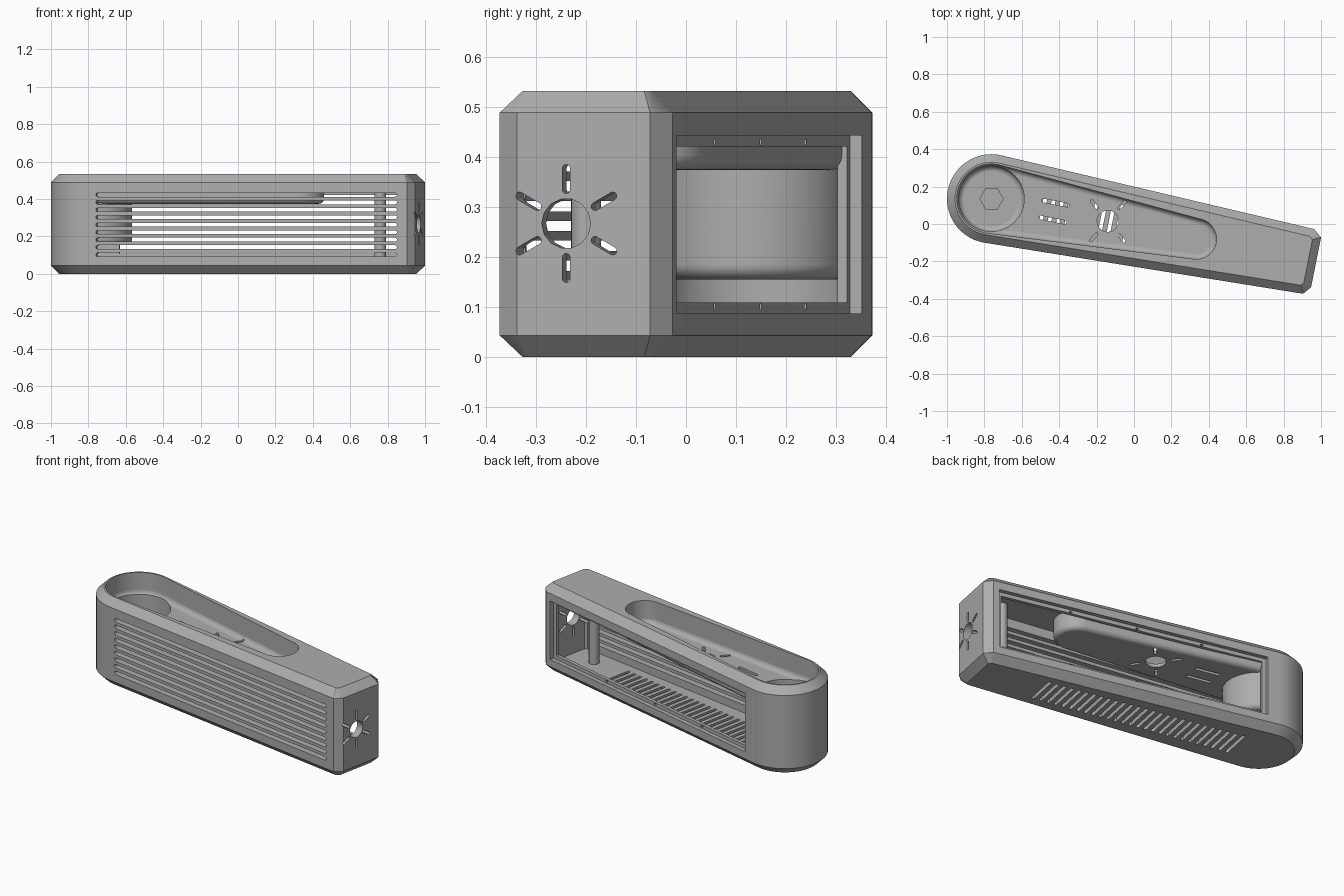
import bpy, bmesh, math
from mathutils import Matrix, Vector
from mathutils.geometry import convex_hull_2d

if "Cube" in bpy.data.objects:
    bpy.data.objects.remove(bpy.data.objects["Cube"])

HUB, HUB_R, HEIGHT, BEVEL, WALL = (-0.762, 0.135), 0.238, 0.532, 0.043, 0.045
BACK_CORNER, FRONT_CORNER = Vector((0.963, -0.027)), Vector((0.904, -0.373))


def circle(c, r, n=72):
    return [(c[0] + r * math.cos(2 * math.pi * i / n), c[1] + r * math.sin(2 * math.pi * i / n))
            for i in range(n)]


def hull(points):
    out = [Vector(points[i]) for i in convex_hull_2d(points)]
    area = sum(a.x * b.y - b.x * a.y for a, b in zip(out, out[1:] + out[:1]))
    return out if area > 0 else out[::-1]


def capsule(length, width):
    h = (length - width) / 2
    return hull(circle((-h, 0), width / 2, 12) + circle((h, 0), width / 2, 12))


def offset(outline, d):
    """Mitred inward offset of a counter-clockwise outline."""
    out = []
    for i, p in enumerate(outline):
        a = (p - outline[i - 1]).normalized()
        b = (outline[(i + 1) % len(outline)] - p).normalized()
        na, nb = Vector((-a.y, a.x)), Vector((-b.y, b.x))
        out.append(p + (na + nb) * d / (1 + na.dot(nb)))
    return out


def loft(bm, rings, matrix=Matrix()):
    """Stack (outline, z) rings into a closed solid."""
    loops = [[bm.verts.new(matrix @ Vector((p[0], p[1], z))) for p in o] for o, z in rings]
    for low, high in zip(loops, loops[1:]):
        for i in range(len(low)):
            j = (i + 1) % len(low)
            bm.faces.new((low[i], low[j], high[j], high[i]))
    bm.faces.new(loops[0][::-1])
    bm.faces.new(loops[-1])


def rounded_base(outline, bottom, top, r=0.03, steps=5):
    rings = []
    for i in range(steps + 1):
        t = math.pi / 2 * i / steps
        rings.append((offset(outline, r * (1 - math.sin(t))), bottom + r * (1 - math.cos(t))))
    return rings + [(outline, top)]


def box(bm, length, depth, height, matrix):
    bmesh.ops.create_cube(bm, size=1, matrix=matrix @ Matrix.Diagonal((length, depth, height, 1)))


def make(name, bm):
    bmesh.ops.recalc_face_normals(bm, faces=bm.faces)
    mesh = bpy.data.meshes.new(name)
    bm.to_mesh(mesh)
    bm.free()
    ob = bpy.data.objects.new(name, mesh)
    bpy.context.collection.objects.link(ob)
    return ob


def solid(name, rings):
    bm = bmesh.new()
    loft(bm, rings)
    return make(name, bm)


def combine(target, tool, operation='DIFFERENCE'):
    tool.hide_render = True
    mod = target.modifiers.new("combine", 'BOOLEAN')
    mod.object, mod.operation, mod.solver = tool, operation, 'EXACT'
    bpy.context.view_layer.objects.active = target
    bpy.ops.object.modifier_apply(modifier=mod.name)
    bpy.data.objects.remove(tool)


def place(x, y, z, turn):
    return Matrix.Translation((x, y, z)) @ Matrix.Rotation(turn, 4, 'Z')


def along(corner, turn, x, z):
    """Frame on a long side wall at the given x and z."""
    return place(x, corner.y + (x - corner.x) * math.tan(turn), z, turn)


# Angle of a long wall tangent to the round end
def wall_angle(corner, side):
    d = Vector(HUB) - corner
    return math.atan2(d.y, d.x) - side * math.asin(HUB_R / d.length) - math.pi


back_turn, front_turn = wall_angle(BACK_CORNER, 1), wall_angle(FRONT_CORNER, -1)

# Chamfered housing shell
plan = hull(circle(HUB, HUB_R) + [tuple(BACK_CORNER), (1.0, -0.072), (0.947, -0.338), tuple(FRONT_CORNER)])
inner = offset(plan, BEVEL)
housing = solid("housing", [(inner, 0), (plan, BEVEL), (plan, HEIGHT - BEVEL), (inner, HEIGHT)])
cavity = offset(plan, WALL)
combine(housing, solid("cavity", [(cavity, WALL), (cavity, HEIGHT - WALL)]))

# Stepped window in the back wall, with latch notches in its lip
mid_x, mid_z, length = 0.142, 0.265, 1.62
bm = bmesh.new()
box(bm, length, 0.05, 0.356, along(BACK_CORNER, back_turn, mid_x, mid_z))
combine(housing, make("window_recess", bm))
bm = bmesh.new()
box(bm, length - 0.046, 0.16, 0.312, along(BACK_CORNER, back_turn, mid_x, mid_z))
combine(housing, make("window_opening", bm))
bm = bmesh.new()
for x in (-0.27, 0.11, 0.5):
    for z in (0.1, 0.43):
        box(bm, 0.015, 0.09, 0.011, along(BACK_CORNER, back_turn, x, z))
combine(housing, make("latch_notches", bm))

# Long horizontal vents in the front wall
upright = Matrix.Rotation(math.pi / 2, 4, 'X')
bm = bmesh.new()
for i in range(9):
    m = along(FRONT_CORNER, front_turn, 0.045, 0.102 + 0.04 * i) @ upright
    loft(bm, [(capsule(1.63, 0.021), -0.06), (capsule(1.63, 0.021), 0.06)], m)
combine(housing, make("front_vents", bm))

# Row of crosswise vents in the floor
axis_turn = (back_turn + front_turn) / 2
bm = bmesh.new()
for i in range(27):
    x = -0.62 + 0.045 * i
    m = place(x, -0.012 - 0.194 * x, 0, axis_turn + math.pi / 2)
    loft(bm, [(capsule(0.2, 0.02), -0.02), (capsule(0.2, 0.02), 0.07)], m)
combine(housing, make("floor_vents", bm))


# Round hole ringed by radial slots
def sunburst(bm, frame, radius, near, far, angles, depth):
    loft(bm, [(circle((0, 0), radius, 14), -depth), (circle((0, 0), radius, 14), depth)], frame)
    slot = capsule(far - near, 0.016)
    for a in angles:
        m = frame @ Matrix.Rotation(math.radians(a), 4, 'Z') @ Matrix.Translation(((near + far) / 2, 0, 0))
        loft(bm, [(slot, -depth), (slot, depth)], m)


bm = bmesh.new()
end_turn = math.atan2(-0.053, 0.266)
end_frame = place(0.967, -0.24, 0.267, end_turn + math.pi / 2) @ upright
sunburst(bm, end_frame, 0.05, 0.06, 0.118, range(30, 390, 60), 0.08)
combine(housing, make("end_vents", bm))

# Tray and round cup hanging inside, plus a support post
tray = hull(circle(HUB, 0.185) + circle((0.333, -0.08), 0.108))
combine(housing, solid("tray_body", rounded_base(offset(tray, -0.02), 0.374, 0.505)), 'UNION')
cup = [Vector(p) for p in circle(HUB, 0.175)]
combine(housing, solid("cup_body", rounded_base(offset(cup, -0.021), 0.155, 0.43)), 'UNION')
post = circle((0.76, -0.2), 0.03, 24)
combine(housing, solid("post", [(post, 0.03), (post, 0.5)]), 'UNION')
combine(housing, solid("tray_hollow", rounded_base(tray, 0.395, 0.6)))
combine(housing, solid("cup_hollow", rounded_base(cup, 0.177, 0.5)))
hexagon = circle(HUB, 0.065, 6)
combine(housing, solid("cup_hex_recess", [(hexagon, 0.169), (hexagon, 0.2)]))

# Vents in the tray floor
bm = bmesh.new()
sunburst(bm, place(-0.14, 0.015, 0.385, axis_turn), 0.058, 0.085, 0.145, (60, 140, 240, 320), 0.025)
for x, y in ((-0.42, 0.113), (-0.435, 0.022)):
    loft(bm, [(capsule(0.15, 0.02), -0.025), (capsule(0.15, 0.02), 0.025)], place(x, y, 0.385, axis_turn))
combine(housing, make("tray_vents", bm))

# Single grey material and crisp smooth shading
grey = bpy.data.materials.new("matte_grey")
grey.use_nodes = True
grey.diffuse_color = (0.42, 0.42, 0.42, 1)
grey.node_tree.nodes["Principled BSDF"].inputs["Base Color"].default_value = grey.diffuse_color
housing.data.materials.clear()
housing.data.materials.append(grey)
for poly in housing.data.polygons:
    poly.material_index = 0
bpy.ops.object.select_all(action='DESELECT')
housing.select_set(True)
bpy.context.view_layer.objects.active = housing
bpy.ops.object.shade_smooth_by_angle(angle=math.radians(28))
normals = housing.modifiers.new("flat_normals", 'WEIGHTED_NORMAL')
normals.keep_sharp = True
